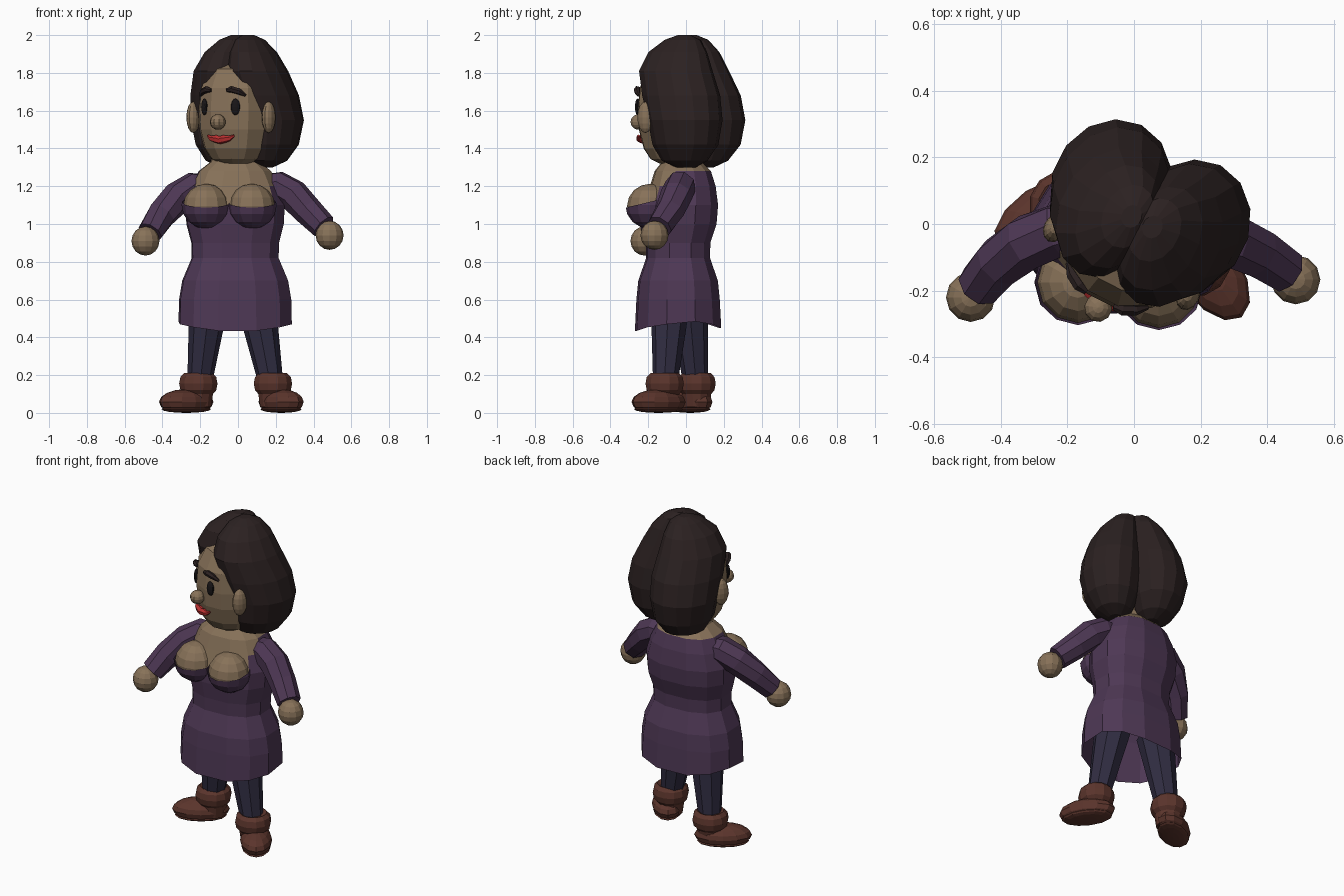
import bpy, bmesh
from math import sin, cos, pi, radians, copysign
from mathutils import Vector, Matrix

if "Cube" in bpy.data.objects:
    bpy.data.objects.remove(bpy.data.objects["Cube"])


def material(name, r, g, b):
    m = bpy.data.materials.new(name)
    m.use_nodes = True
    m.diffuse_color = (r, g, b, 1)
    bsdf = m.node_tree.nodes["Principled BSDF"]
    bsdf.inputs["Base Color"].default_value = (r, g, b, 1)
    bsdf.inputs["Roughness"].default_value = 0.9
    return m


SKIN = material("skin", 0.245, 0.168, 0.1)
PURPLE = material("purple_cloth", 0.076, 0.039, 0.09)
HAIR = material("dark_hair", 0.024, 0.015, 0.015)
NAVY = material("navy_trousers", 0.03, 0.026, 0.054)
BROWN = material("brown_leather", 0.105, 0.035, 0.025)
RED = material("red_lips", 0.5, 0.03, 0.03)
BLACK = material("eye_black", 0.01, 0.008, 0.009)


def finish(name, bm, mat, loc=(0, 0, 0), turn=0):
    bmesh.ops.recalc_face_normals(bm, faces=bm.faces)
    mesh = bpy.data.meshes.new(name)
    bm.to_mesh(mesh)
    bm.free()
    mesh.materials.append(mat)
    ob = bpy.data.objects.new(name, mesh)
    ob.location = loc
    ob.rotation_euler.z = radians(turn)
    bpy.context.collection.objects.link(ob)
    return ob


def skin_rings(bm, rings, caps):
    loops = [[bm.verts.new(p) for p in ring] for ring in rings]
    n = len(loops[0])
    for a, b in zip(loops, loops[1:]):
        for i in range(n):
            j = (i + 1) % n
            bm.faces.new((a[i], a[j], b[j], b[i]))
    if caps[0]:
        bm.faces.new(loops[0][::-1])
    if caps[1]:
        bm.faces.new(loops[-1])


def loft(name, rings, mat, sides=12, caps=(True, True), power=1, **place):
    """Stacked level ellipses, each (x, y, z, x radius, y radius); low power is boxier."""
    bm = bmesh.new()
    steps = [(i + 0.5) * 2 * pi / sides for i in range(sides)]
    unit = [[copysign(abs(k) ** power, k) for k in (cos(t), sin(t))] for t in steps]
    skin_rings(bm, [[(x + rx * c, y + ry * s, z) for c, s in unit]
                    for x, y, z, rx, ry in rings], caps)
    return finish(name, bm, mat, **place)


def tube(name, points, radii, mat, sides=8, **place):
    """Round tube along a path with a radius at each point."""
    pts = [Vector(p) for p in points]
    rings = []
    for i, p in enumerate(pts):
        along = (pts[min(i + 1, len(pts) - 1)] - pts[max(i - 1, 0)]).normalized()
        u = along.cross(Vector((0.1, 0.3, 1))).normalized()
        v = along.cross(u)
        steps = [k * 2 * pi / sides for k in range(sides)]
        rings.append([p + radii[i] * (u * cos(t) + v * sin(t)) for t in steps])
    bm = bmesh.new()
    skin_rings(bm, rings, (True, True))
    return finish(name, bm, mat, **place)


def ball(name, centre, size, mat, spin=0, segs=12, rows=8, cut=None, floor=None, **place):
    """Scaled sphere; cut opens it above a height, floor flattens its underside."""
    bm = bmesh.new()
    bmesh.ops.create_uvsphere(bm, u_segments=segs, v_segments=rows, radius=1)
    if cut is not None:
        bmesh.ops.bisect_plane(bm, geom=bm.verts[:] + bm.edges[:] + bm.faces[:],
                               plane_co=(0, 0, cut), plane_no=(0, -0.25, 1), clear_outer=True)
    bm.transform(Matrix.Translation(centre) @ Matrix.Rotation(radians(spin), 4, "Z")
                 @ Matrix.Diagonal((*size, 1)))
    if floor is not None:
        for v in bm.verts:
            v.co.z = max(v.co.z, floor)
    return finish(name, bm, mat, **place)


# Dress and upper chest, with the neckline coloured by height and direction
dress = loft("dress", [(0, y, z, rx, ry) for y, z, rx, ry in (
    (0, 0.43, 0.305, 0.23), (0, 0.6, 0.302, 0.222), (0, 0.7, 0.285, 0.212),
    (0, 0.82, 0.234, 0.17), (0, 0.9, 0.236, 0.172), (0.01, 1.0, 0.262, 0.195),
    (0.015, 1.1, 0.268, 0.198), (0.025, 1.2, 0.235, 0.175), (0.025, 1.28, 0.195, 0.15),
    (0.02, 1.33, 0.13, 0.105), (0.02, 1.42, 0.1, 0.09))],
    PURPLE, caps=(False, True), power=0.82, loc=(-0.015, -0.042, 0), turn=3)
dress.data.materials.append(SKIN)
for v in dress.data.vertices:
    if v.co.z < 0.5:
        v.co.z += 0.04 * (v.co.x / 0.3) ** 2 + (0.015 if v.co.y > 0 else 0)
for f in dress.data.polygons:
    c = f.center
    if c.z > 1.28 or (c.z > 1.1 and c.y < -0.06 and abs(c.x) < 0.21):
        f.material_index = 1

# Bust
for side, x, y in (("left", 0.074, -0.19), ("right", -0.168, -0.175)):
    ball(side + "_bust", (x, y, 1.095), (0.122, 0.122, 0.118), SKIN)
    ball(side + "_cup", (x, y, 1.1), (0.131, 0.131, 0.126), PURPLE, cut=0.14)

# Arms and hands
ARMS = {
    "left": [(0.13, -0.02, 1.2), (0.21, -0.03, 1.2), (0.29, -0.05, 1.155),
             (0.37, -0.085, 1.07), (0.455, -0.14, 0.985)],
    "right": [(-0.15, -0.01, 1.2), (-0.23, -0.02, 1.195), (-0.32, -0.055, 1.14),
              (-0.405, -0.115, 1.05), (-0.465, -0.185, 0.955)],
}
HANDS = {"left": (0.485, -0.167, 0.94), "right": (-0.49, -0.22, 0.91)}
for side, path in ARMS.items():
    tube(side + "_sleeve", path, (0.065, 0.083, 0.085, 0.078, 0.069), PURPLE)
    ball(side + "_hand", HANDS[side], (0.074, 0.074, 0.077), SKIN)

# Legs, boots and cuffs
for side, ankle, hip, foot, spin in (
        ("left", (0.185, -0.113), (0.09, -0.08), (0.228, -0.145), 35),
        ("right", (-0.21, 0.056), (-0.15, 0.01), (-0.274, 0.022), -56)):
    tube(side + "_leg", [(*hip, 0.62), (*ankle, 0.1)], (0.108, 0.06), NAVY)
    ball(side + "_boot", (*foot, 0.058), (0.092, 0.165, 0.068), BROWN, spin=spin, floor=0.01)
    ball(side + "_sole", (*foot, 0.02), (0.084, 0.15, 0.02), BROWN, spin=spin)
    loft(side + "_cuff", [(*ankle, z, r, r) for z, r in (
        (0.03, 0.07), (0.1, 0.08), (0.12, 0.098), (0.155, 0.105),
        (0.19, 0.098), (0.21, 0.078), (0.2, 0.058))], BROWN)

# Head: everything below shares one turned frame
FRAME = dict(loc=(-0.01, -0.06, 0), turn=-27)
loft("head", [(0, y, z, r, r * 0.97) for y, z, r in (
    (0, 1.32, 0.085), (0, 1.345, 0.135), (0, 1.4, 0.172), (0, 1.5, 0.199), (0, 1.6, 0.205),
    (0, 1.72, 0.195), (0.01, 1.82, 0.155), (0.03, 1.86, 0.09))], SKIN, **FRAME)


def on_face(degrees, z, r):
    t = radians(degrees)
    return (r * sin(t), -r * cos(t), z)


ball("nose", (0, -0.214, 1.54), (0.042, 0.044, 0.041), SKIN, segs=10, rows=8, **FRAME)
tube("lips", [on_face(a, z, r) for a, z, r in (
    (-24, 1.468, 0.192), (-16, 1.453, 0.193), (-7, 1.45, 0.189), (0, 1.444, 0.188),
    (7, 1.45, 0.189), (16, 1.453, 0.193), (24, 1.468, 0.192))],
    (0.006, 0.015, 0.022, 0.021, 0.022, 0.015, 0.006), RED, sides=6, **FRAME)

for side, s in (("left", 1), ("right", -1)):
    ball(side + "_eye", on_face(29 * s - 3, 1.62, 0.196), (0.024, 0.014, 0.044), BLACK,
         spin=29 * s - 3, **FRAME)
    tube(side + "_eyebrow", [on_face(a * s - 2, z, r) for a, z, r in (
        (14, 1.708, 0.195), (22, 1.713, 0.199), (33, 1.702, 0.199), (44, 1.68, 0.197))],
        (0.01, 0.018, 0.017, 0.007), HAIR, sides=6, **FRAME)
    ball(side + "_ear", (0.224 * s, -0.06, 1.565), (0.034, 0.045, 0.083), SKIN, **FRAME)
    # Hair falls in two full lobes from a centre parting
    loft(side + "_hair", [(x * s, y, z, rx, ry) for x, y, z, rx, ry in (
        (0.105, 0.12, 1.3, 0.045, 0.055), (0.12, 0.12, 1.335, 0.105, 0.125),
        (0.13, 0.13, 1.42, 0.152, 0.18), (0.133, 0.13, 1.55, 0.178, 0.203),
        (0.12, 0.1, 1.68, 0.172, 0.215), (0.096, 0.056, 1.81, 0.153, 0.205),
        (0.072, 0.055, 1.91, 0.115, 0.165), (0.045, 0.07, 1.975, 0.075, 0.1),
        (0.035, 0.075, 2.0, 0.03, 0.035))], HAIR, sides=14, **FRAME)
